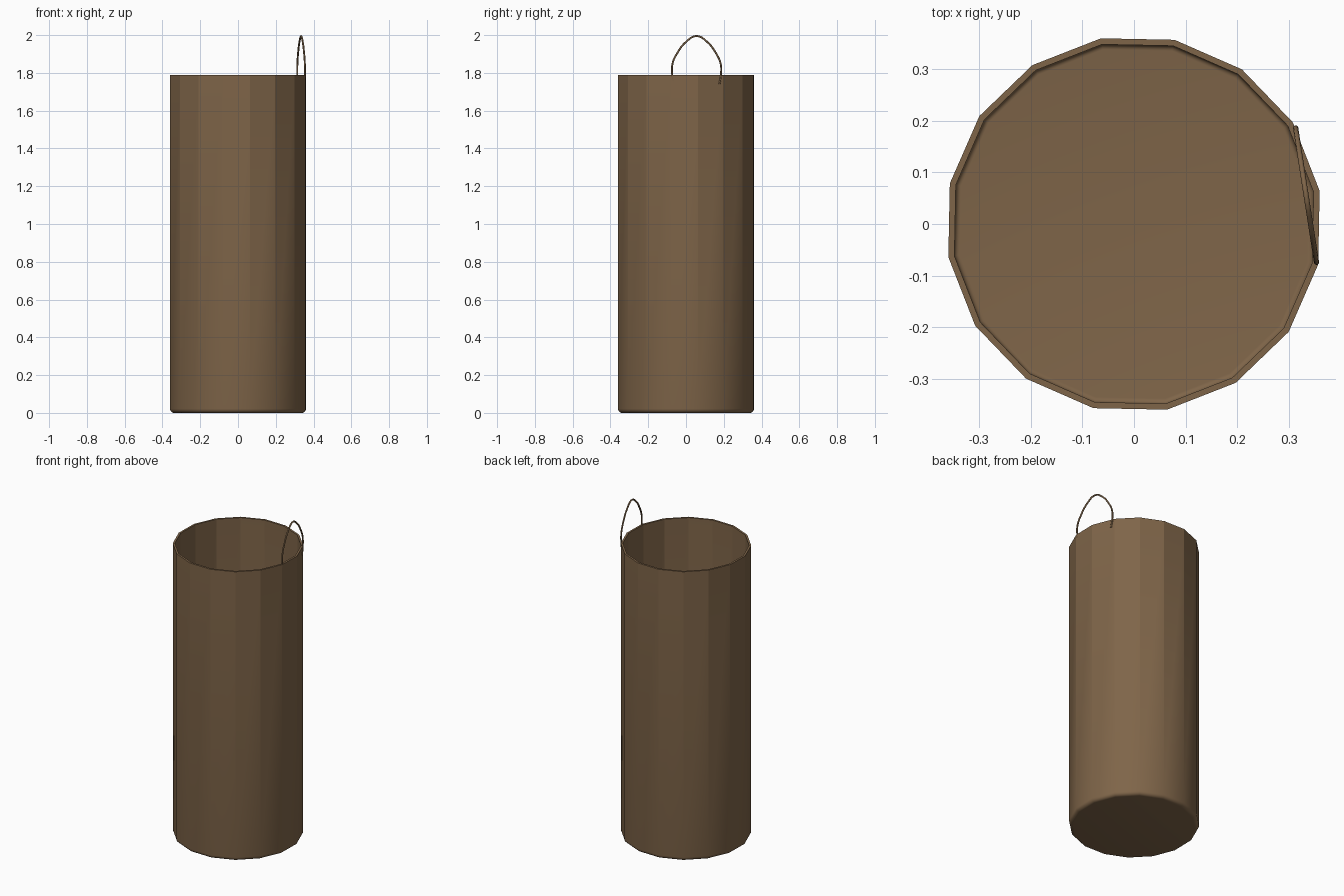
import bpy, bmesh, math

if "Cube" in bpy.data.objects:
    bpy.data.objects.remove(bpy.data.objects["Cube"])

SIDES, RADIUS, HEIGHT, WALL, ROUND = 16, 0.366, 1.79, 0.012, 0.022
OFFSET = math.radians(10.1)

brown = bpy.data.materials.new("dull brown")
brown.diffuse_color = (0.212, 0.130, 0.066, 1)
brown.use_nodes = True
brown.node_tree.nodes["Principled BSDF"].inputs["Base Color"].default_value = brown.diffuse_color


def corner(radius, z_low, size, steps=5):
    """Rounded bottom corner, listed from the wall down to the floor."""
    return [(radius - size + size * math.cos(i / steps * math.pi / 2),
             z_low + size - size * math.sin(i / steps * math.pi / 2))
            for i in range(steps + 1)]


# Open sixteen-sided container: outer wall, rim and inner wall from one profile
outer = corner(RADIUS, 0, ROUND)
inner = corner(RADIUS - WALL, WALL, ROUND - WALL)
profile = outer[::-1] + [(RADIUS, HEIGHT), (RADIUS - WALL, HEIGHT)] + inner
bm = bmesh.new()
rings = []
for r, z in profile:
    rings.append([bm.verts.new((r * math.cos(OFFSET + 2 * math.pi * i / SIDES),
                                r * math.sin(OFFSET + 2 * math.pi * i / SIDES), z))
                  for i in range(SIDES)])
for a, b in zip(rings, rings[1:]):
    for i in range(SIDES):
        j = (i + 1) % SIDES
        bm.faces.new((a[i], a[j], b[j], b[i]))
bm.faces.new(rings[0][::-1])
bm.faces.new(rings[-1])
bmesh.ops.recalc_face_normals(bm, faces=bm.faces)
for f in bm.faces:
    f.smooth = True
# Crisp wall edges and rim; the rounded bottom stays soft
for e in bm.edges:
    z0, z1 = (v.co.z for v in e.verts)
    if max(z0, z1) > HEIGHT - 0.001:
        e.smooth = False
mesh = bpy.data.meshes.new("container")
bm.to_mesh(mesh)
bm.free()
mesh.materials.append(brown)
bpy.context.collection.objects.link(bpy.data.objects.new("container", mesh))

# Wire loop handle standing on the rim, leaning along two wall facets
MID_Y = 0.056
half = [(0.120, 1.74), (0.129, 1.79), (0.127, 1.85), (0.105, 1.90), (0.055, 1.965)]
path = [(MID_Y - d, z) for d, z in half] + [(MID_Y, 1.995)] + \
       [(MID_Y + d, z) for d, z in half[::-1]]
curve = bpy.data.curves.new("wire_handle", 'CURVE')
curve.dimensions = '3D'
curve.bevel_depth = 0.005
curve.bevel_resolution = 2
curve.resolution_u = 6
curve.use_fill_caps = True
spline = curve.splines.new('BEZIER')
spline.bezier_points.add(len(path) - 1)
for p, (y, z) in zip(spline.bezier_points, path):
    p.co = (0.354 - (y + 0.073) * 0.155, y, z)
    p.handle_left_type = p.handle_right_type = 'AUTO'
curve.materials.append(brown)
bpy.context.collection.objects.link(bpy.data.objects.new("wire_handle", curve))
